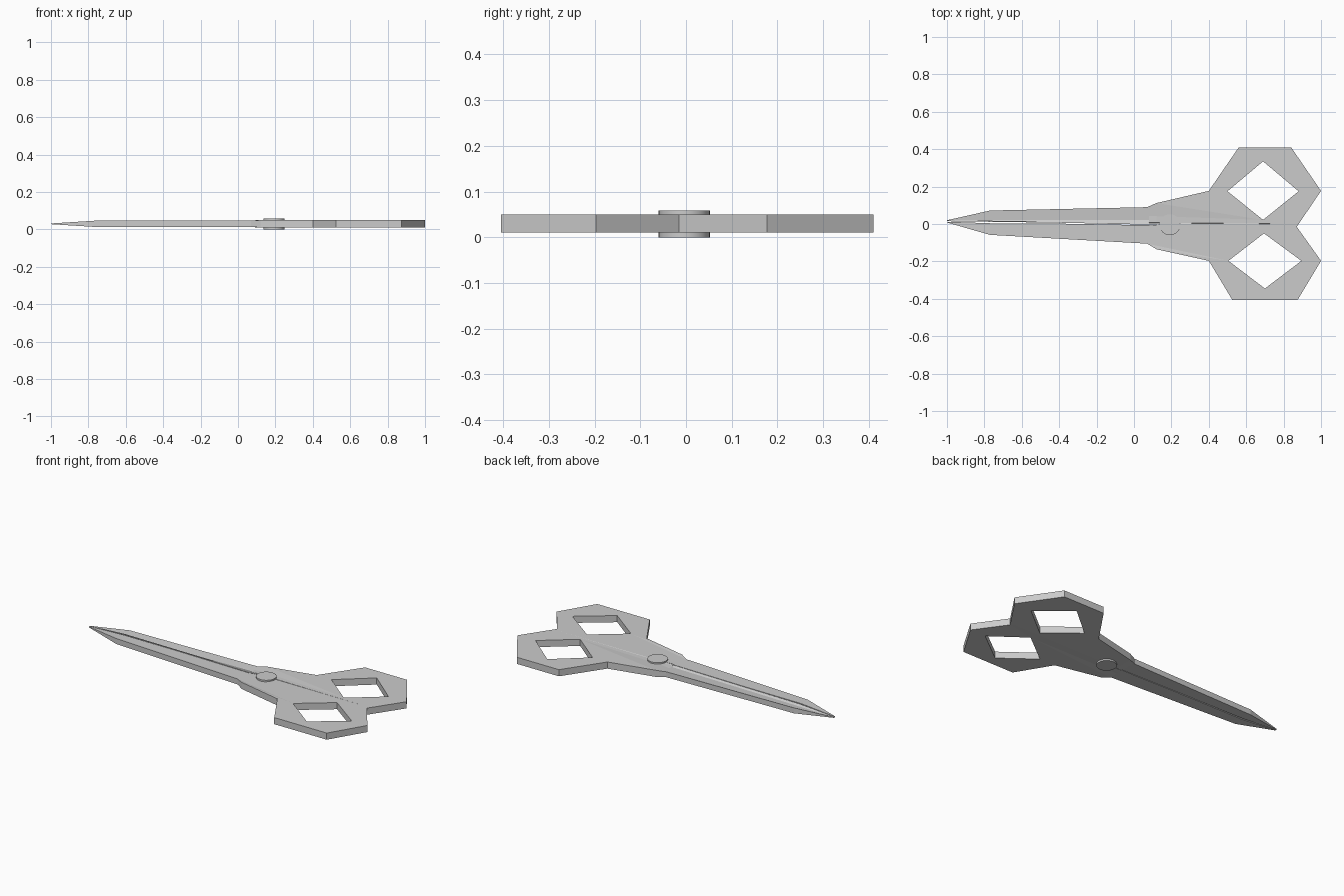
import bpy, bmesh

if "Cube" in bpy.data.objects:
    bpy.data.objects.remove(bpy.data.objects["Cube"])

MID = 0.03      # middle height of the steel
HALF = 0.02     # half thickness of the handles


def thickness(x):
    # blades are a little thinner than the handles, and sharpen to the tip
    if x < -0.77:
        return max(0.1, 0.82 * (x + 1.0) / 0.23)
    return 0.82 if x < 0.1 else 1.0


def half(name, outline, hole):
    # flat outline with a finger hole, extruded
    cu = bpy.data.curves.new(name + "_profile", 'CURVE')
    cu.dimensions = '2D'
    cu.fill_mode = 'BOTH'
    cu.extrude = HALF
    for pts in (outline, hole):
        sp = cu.splines.new('POLY')
        sp.points.add(len(pts) - 1)
        for p, (x, y) in zip(sp.points, pts):
            p.co = (x, y, 0, 1)
        sp.use_cyclic_u = True
    tmp = bpy.data.objects.new(name + "_tmp", cu)
    bpy.context.collection.objects.link(tmp)
    dg = bpy.context.evaluated_depsgraph_get()
    me = bpy.data.meshes.new_from_object(tmp.evaluated_get(dg))
    bpy.data.objects.remove(tmp)

    # cut across the blade, then thin it towards the tip
    bm = bmesh.new()
    bm.from_mesh(me)
    bmesh.ops.remove_doubles(bm, verts=bm.verts, dist=0.0005)
    for x in (-0.77, 0.08, 0.12):
        bmesh.ops.bisect_plane(bm, geom=bm.verts[:] + bm.edges[:] + bm.faces[:],
                               plane_co=(x, 0, 0), plane_no=(1, 0, 0), dist=0.0005)
    for v in bm.verts:
        v.co.z = MID + v.co.z * thickness(v.co.x)
    bmesh.ops.dissolve_limit(bm, angle_limit=0.005, verts=bm.verts, edges=bm.edges)
    bmesh.ops.recalc_face_normals(bm, faces=bm.faces)
    bm.to_mesh(me)
    bm.free()
    for p in me.polygons:
        p.use_smooth = False
    me.name = name
    ob = bpy.data.objects.new(name, me)
    bpy.context.collection.objects.link(ob)


# blade and handle on the +y side
half("upper_blade_and_handle",
     [(-1, 0.02), (-0.77, 0.072), (0.07, 0.09), (0.12, 0.112), (0.40, 0.177),
      (0.56, 0.41), (0.84, 0.41), (1.0, 0.177), (0.87, -0.015), (0.85, 0),
      (0.15, 0), (0.1, -0.004), (-0.4, 0.007), (-0.77, 0.012), (-1, 0.015)],
     [(0.50, 0.175), (0.69, 0.335), (0.88, 0.175), (0.69, 0.022)])

# blade and handle on the -y side
half("lower_blade_and_handle",
     [(-1, 0.008), (-0.77, -0.058), (0.07, -0.105), (0.12, -0.135), (0.40, -0.197),
      (0.525, -0.405), (0.875, -0.405), (1.0, -0.197), (0.87, -0.015), (0.85, 0),
      (0.15, 0), (0.1, -0.007), (-0.4, 0.002), (-0.77, 0.004), (-1, 0.012)],
     [(0.505, -0.197), (0.695, -0.05), (0.895, -0.197), (0.70, -0.345)])

# pivot pin through both halves
bpy.ops.mesh.primitive_cylinder_add(vertices=32, radius=0.056, depth=0.058,
                                    location=(0.192, -0.004, 0.029))
bpy.context.object.name = "pivot_pin"
bpy.ops.object.shade_smooth_by_angle()
